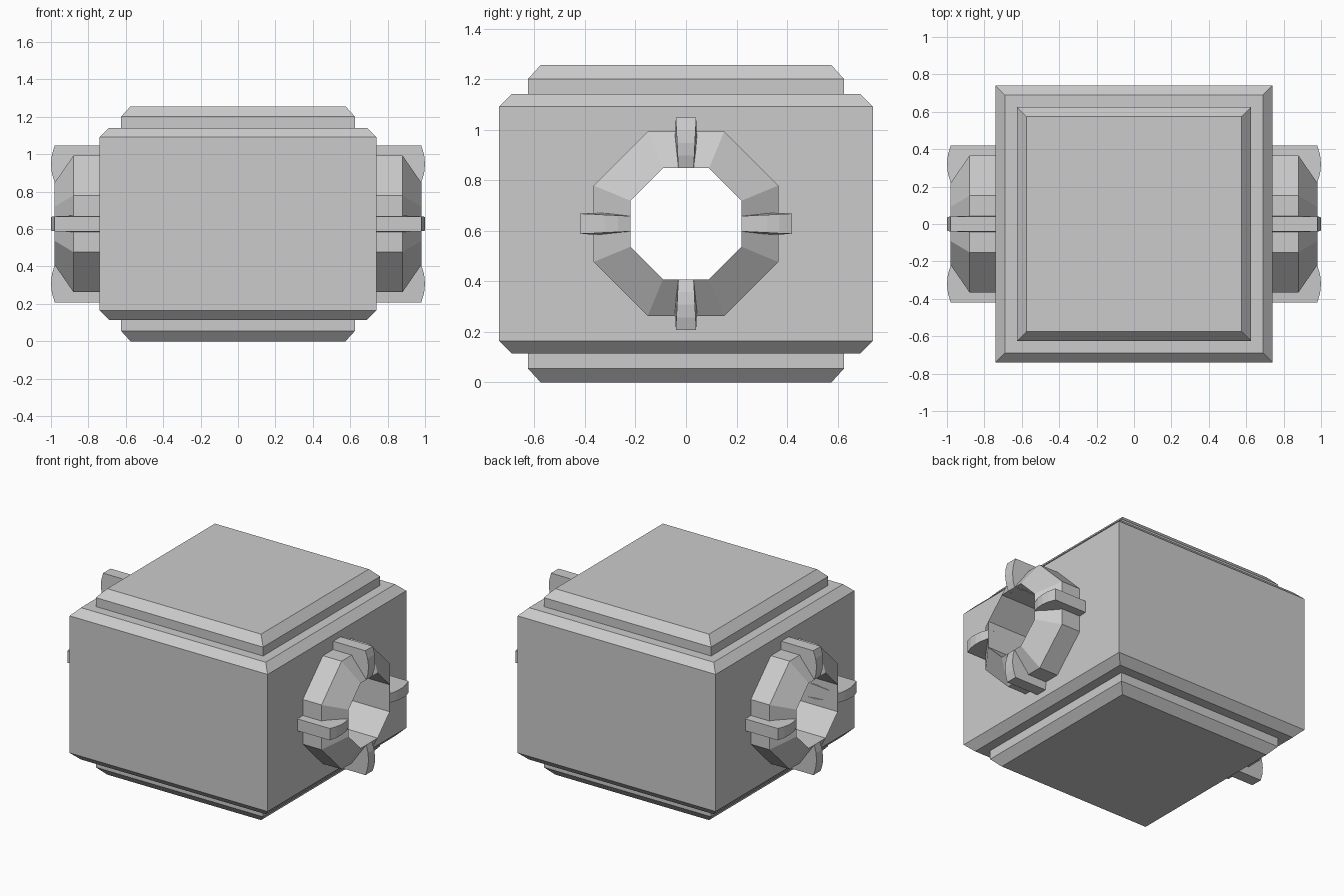
import bpy, bmesh, math
from mathutils import Matrix, Vector

old = bpy.data.objects.get("Cube")
if old:
    bpy.data.objects.remove(old, do_unlink=True)

CENTRE = Vector((0, 0, 0.628))
BORE, RIM = 0.22, 0.365      # octagon apothems

grey = bpy.data.materials.new("plain grey")
grey.use_nodes = True
grey.diffuse_color = (0.6, 0.6, 0.6, 1)
grey.node_tree.nodes["Principled BSDF"].inputs["Base Color"].default_value = (0.6, 0.6, 0.6, 1)


def finish(bm, name):
    bmesh.ops.recalc_face_normals(bm, faces=bm.faces)
    mesh = bpy.data.meshes.new(name)
    bm.to_mesh(mesh)
    bm.free()
    mesh.materials.append(grey)
    ob = bpy.data.objects.new(name, mesh)
    bpy.context.collection.objects.link(ob)
    return ob


def bridge(bm, a, b):
    for i in range(len(a)):
        j = (i + 1) % len(a)
        bm.faces.new((a[i], a[j], b[j], b[i]))


def octagon(bm, x, apothem):
    r = apothem / math.cos(math.pi / 8)
    angles = [math.pi / 8 + i * math.pi / 4 for i in range(8)]
    return [bm.verts.new(CENTRE + Vector((x, r * math.cos(a), r * math.sin(a)))) for a in angles]


# Stepped, chamfered block: half width and height of each square loop
half = [(0.575, 0.0), (0.625, 0.055), (0.625, 0.115), (0.69, 0.115), (0.74, 0.165)]
profile = half + [(w, 2 * CENTRE.z - z) for w, z in reversed(half)]
bm = bmesh.new()
loops = [[bm.verts.new((sx * w, sy * w, z)) for sx, sy in ((-1, -1), (1, -1), (1, 1), (-1, 1))]
         for w, z in profile]
for a, b in zip(loops, loops[1:]):
    bridge(bm, a, b)
bm.faces.new(loops[0])
bm.faces.new(loops[-1])
body = finish(bm, "body_block")

# Octagonal bore through the block
bm = bmesh.new()
ends = [octagon(bm, x, BORE) for x in (-1.2, 1.2)]
bridge(bm, *ends)
for e in ends:
    bm.faces.new(e)
cutter = finish(bm, "bore_cutter")
cutter.hide_render = True
cutter.hide_viewport = True
cut = body.modifiers.new("bore", "BOOLEAN")
cut.operation = "DIFFERENCE"
cut.solver = "EXACT"
cut.object = cutter

# Fin outline: x, radius, half thickness
fin = [(0.73, 0.42, 0.04), (0.98, 0.42, 0.04), (0.995, 0.37, 0.038), (1.0, 0.32, 0.035),
       (0.995, 0.27, 0.033), (0.98, 0.22, 0.03), (0.93, 0.22, 0.05), (0.73, 0.22, 0.05)]

for side, label in ((1, "left"), (-1, "right")):
    turn = Matrix.Rotation(0 if side > 0 else math.pi, 4, "Z")

    # Collar with bevelled mouth
    bm = bmesh.new()
    rings = [octagon(bm, x, r) for x, r in ((0.74, BORE), (0.74, RIM), (0.88, RIM), (0.98, BORE))]
    for i in range(4):
        bridge(bm, rings[i], rings[(i + 1) % 4])
    bm.transform(turn)
    finish(bm, label + "_collar")

    # Four fins around the collar
    for k, place in enumerate(("top", "back", "bottom", "front")):
        bm = bmesh.new()
        sides = [[bm.verts.new((x, s * t, r)) for x, r, t in fin] for s in (-1, 1)]
        bridge(bm, *sides)
        for s in sides:
            bm.faces.new(s)
        bm.transform(turn @ Matrix.Translation(CENTRE) @ Matrix.Rotation(-side * k * math.pi / 2, 4, "X"))
        finish(bm, f"{label}_{place}_fin")
